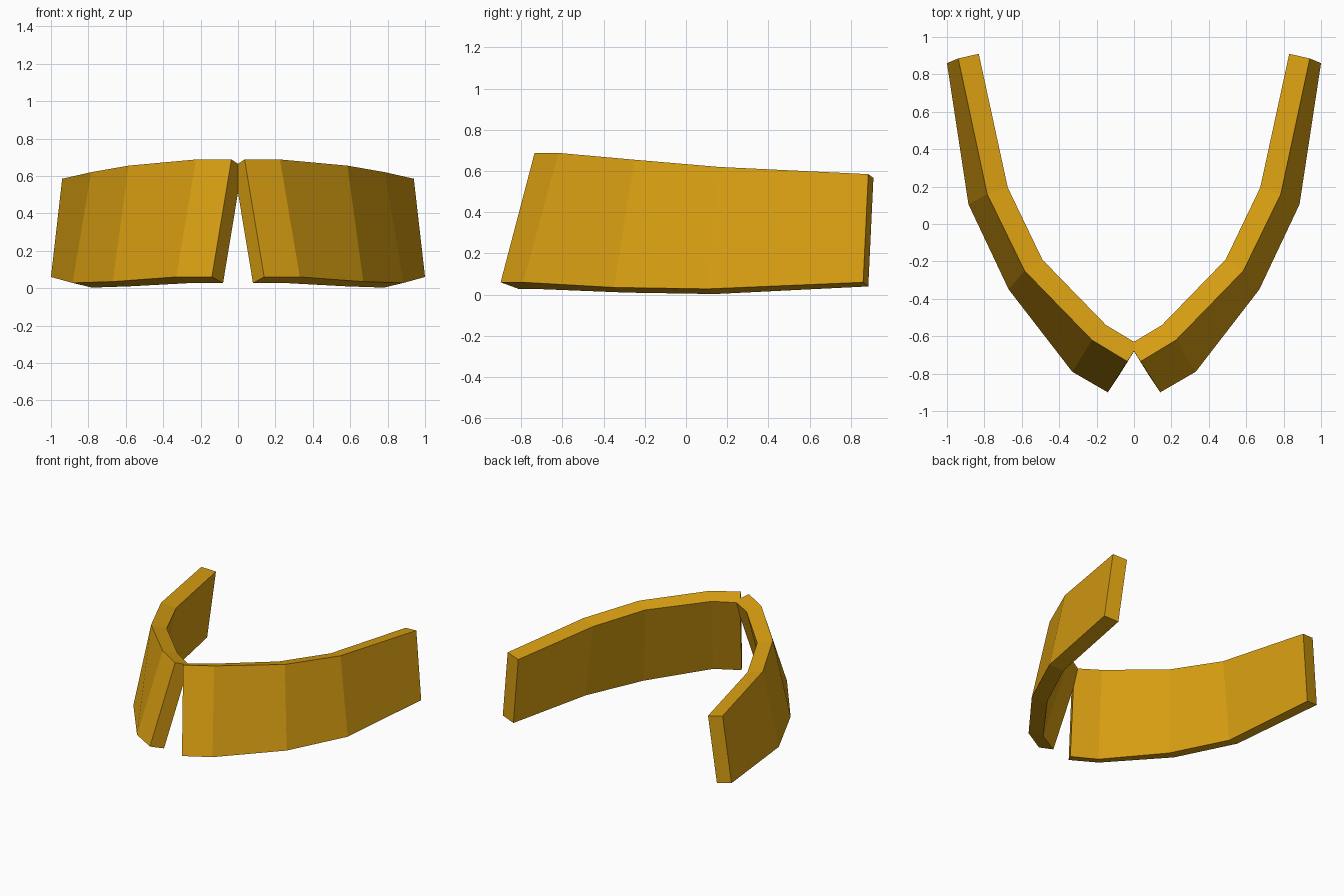
import bpy, bmesh

if "Cube" in bpy.data.objects:
    bpy.data.objects.remove(bpy.data.objects["Cube"])

gold = bpy.data.materials.new("golden yellow")
gold.diffuse_color = (0.70, 0.35, 0.006, 1)
gold.use_nodes = True
gold.node_tree.nodes["Principled BSDF"].inputs["Base Color"].default_value = gold.diffuse_color

# Cross-sections of one half, front to back:
# outer bottom, outer top, inner top, inner bottom
SECTIONS = [
    [(0.14, -0.90, 0.06), (0.035, -0.735, 0.688), (-0.023, -0.644, 0.65), (0.08, -0.81, 0.027)],
    [(0.33, -0.79, 0.06), (0.225, -0.62, 0.688), (0.15, -0.54, 0.655), (0.26, -0.71, 0.027)],
    [(0.67, -0.35, 0.035), (0.585, -0.25, 0.655), (0.49, -0.19, 0.63), (0.575, -0.29, 0.01)],
    [(0.885, 0.105, 0.028), (0.785, 0.16, 0.62), (0.675, 0.195, 0.597), (0.78, 0.14, 0.003)],
    [(1.0, 0.86, 0.06), (0.94, 0.885, 0.585), (0.83, 0.91, 0.567), (0.89, 0.885, 0.04)],
]


def collar_half(name, side):
    """Loft the sections into one closed half of the collar."""
    bm = bmesh.new()
    rings = [[bm.verts.new((side * x, y, z)) for x, y, z in s] for s in SECTIONS]
    for a, b in zip(rings, rings[1:]):
        for i in range(4):
            j = (i + 1) % 4
            bm.faces.new((a[i], a[j], b[j], b[i]))
    bm.faces.new(rings[0])
    bm.faces.new(rings[-1])
    bmesh.ops.recalc_face_normals(bm, faces=bm.faces)
    mesh = bpy.data.meshes.new(name)
    bm.to_mesh(mesh)
    bm.free()
    mesh.materials.append(gold)
    bpy.context.collection.objects.link(bpy.data.objects.new(name, mesh))


# Two mirrored halves that meet at the front
collar_half("collar_right", 1)
collar_half("collar_left", -1)
